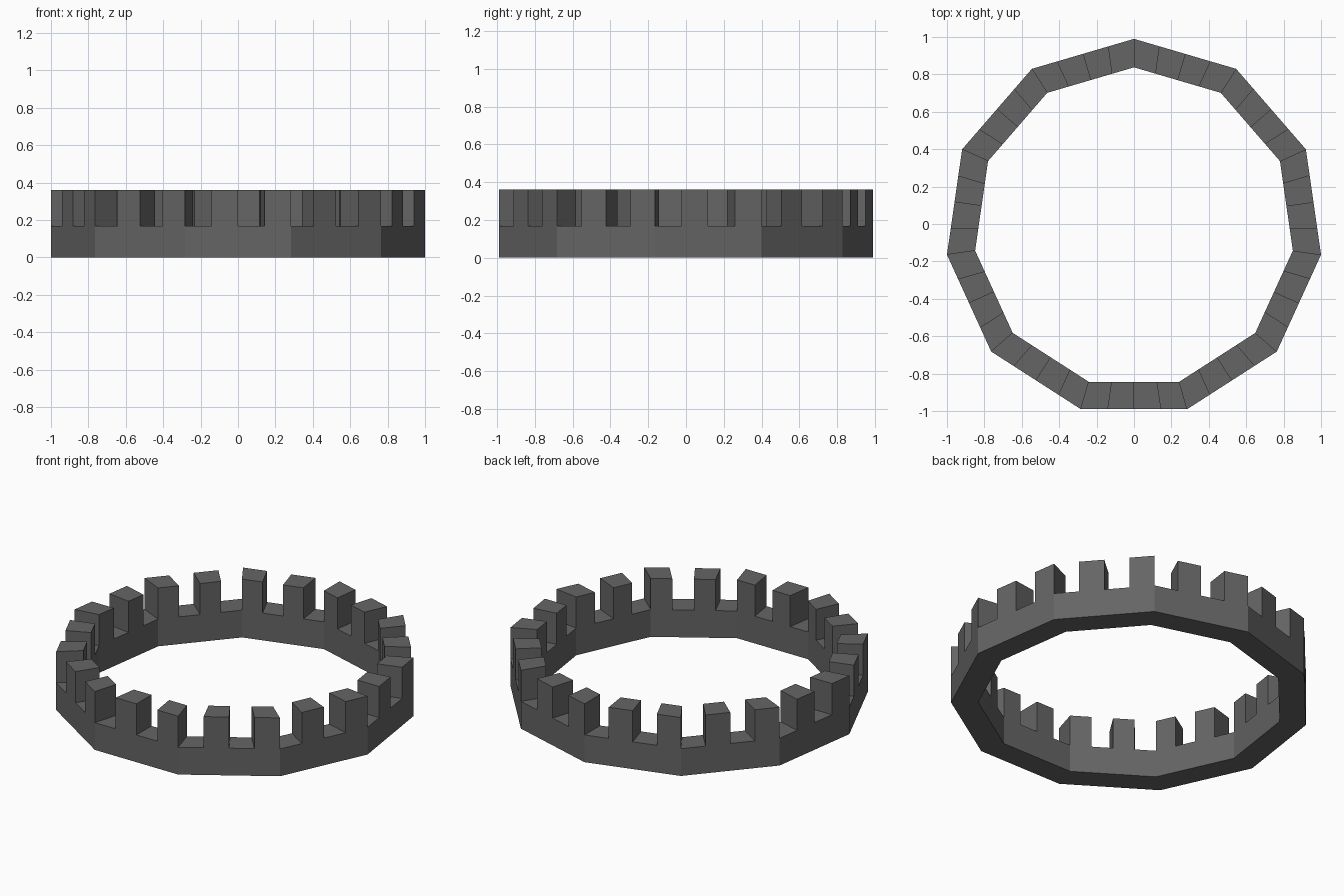
import bpy, bmesh, math
from mathutils import Vector

if "Cube" in bpy.data.objects:
    bpy.data.objects.remove(bpy.data.objects["Cube"])

SIDES, PARTS = 11, 4            # ring sides, wall segments per side
R_OUT, R_IN = 1.0103, 0.858
Z_LOW, Z_TOP = 0.168, 0.36
Y_OFF = -R_OUT * (1 - math.cos(math.pi / SIDES)) / 2

mat = bpy.data.materials.new("dark grey")
mat.diffuse_color = (0.13, 0.13, 0.13, 1)
mat.use_nodes = True
mat.node_tree.nodes["Principled BSDF"].inputs["Base Color"].default_value = mat.diffuse_color


def point(i, r, z):
    """Point at division i, going clockwise from the back corner."""
    side, part = divmod(i, PARTS)
    def corner(k):
        a = math.pi / 2 - 2 * math.pi * k / SIDES
        return Vector((r * math.cos(a), r * math.sin(a) + Y_OFF, z))
    return corner(side).lerp(corner(side + 1), part / PARTS)


# Crenellated ring: alternate segments rise as battlements
bm = bmesh.new()
N = SIDES * PARTS
levels = (0, Z_LOW, Z_TOP)
out = [[bm.verts.new(point(i, R_OUT, z)) for z in levels] for i in range(N)]
inn = [[bm.verts.new(point(i, R_IN, z)) for z in levels] for i in range(N)]
for i in range(N):
    j = (i + 1) % N
    top = 2 if i % 2 == 0 else 1
    bm.faces.new((out[i][0], inn[i][0], inn[j][0], out[j][0]))
    bm.faces.new((out[i][top], out[j][top], inn[j][top], inn[i][top]))
    for k in range(top):
        bm.faces.new((out[i][k], out[j][k], out[j][k + 1], out[i][k + 1]))
        bm.faces.new((inn[j][k], inn[i][k], inn[i][k + 1], inn[j][k + 1]))
    # battlement side wall at this division
    bm.faces.new((out[i][1], out[i][2], inn[i][2], inn[i][1]))
bmesh.ops.recalc_face_normals(bm, faces=bm.faces)

mesh = bpy.data.meshes.new("battlement_ring")
bm.to_mesh(mesh)
bm.free()
mesh.materials.append(mat)
ring = bpy.data.objects.new("battlement_ring", mesh)
bpy.context.collection.objects.link(ring)
